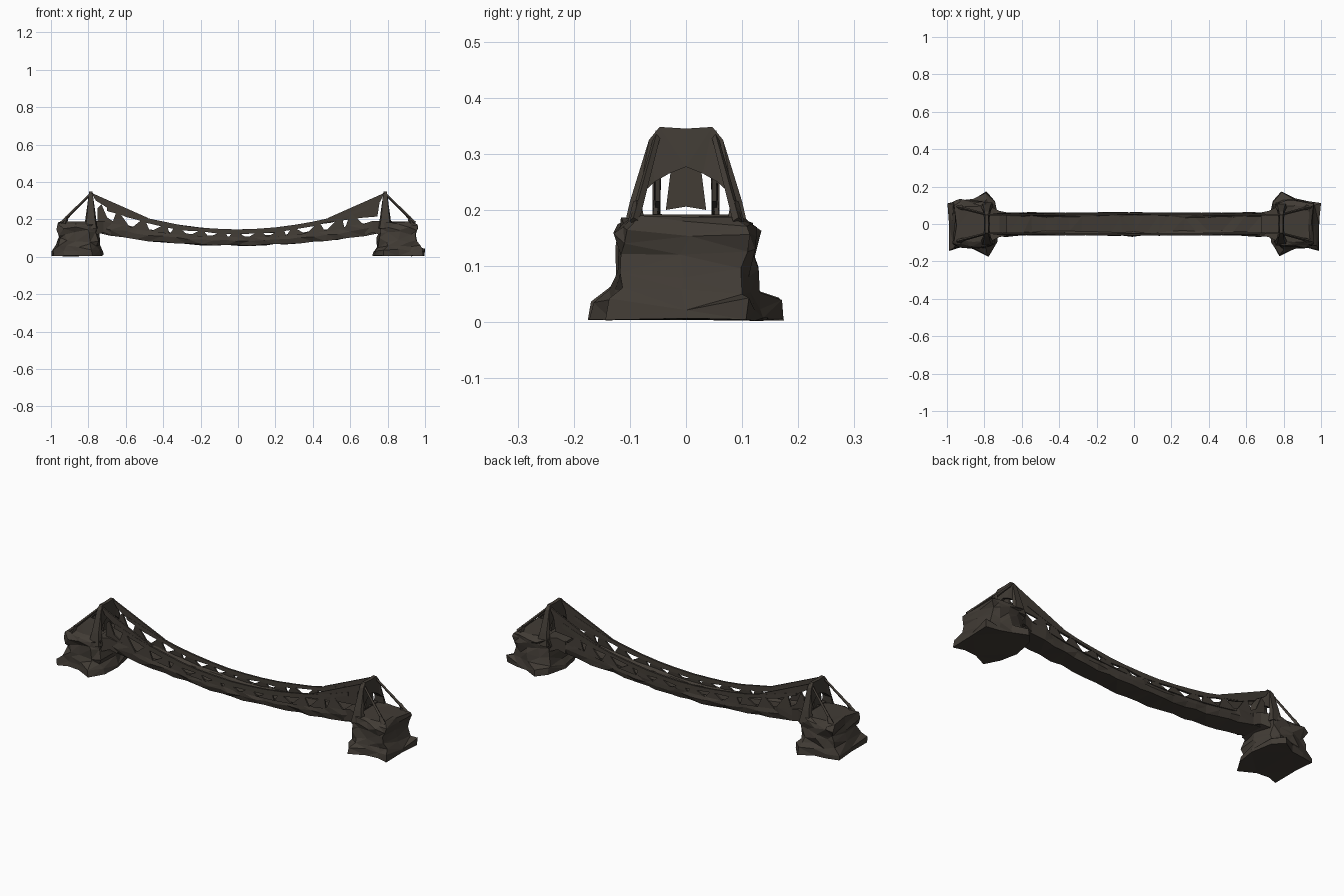
import bpy, bmesh, math, random
from mathutils import Vector

if "Cube" in bpy.data.objects:
    bpy.data.objects.remove(bpy.data.objects["Cube"])

random.seed(7)
mat = bpy.data.materials.new("dark brown stone")
mat.diffuse_color = (0.054, 0.045, 0.036, 1)
mat.use_nodes = True
mat.node_tree.nodes["Principled BSDF"].inputs["Base Color"].default_value = mat.diffuse_color


def finish(bm, name):
    bmesh.ops.recalc_face_normals(bm, faces=bm.faces)
    me = bpy.data.meshes.new(name)
    bm.to_mesh(me)
    bm.free()
    me.materials.append(mat)
    ob = bpy.data.objects.new(name, me)
    bpy.context.collection.objects.link(ob)
    return ob


def loft(name, rings, tri=False):
    """Skin closed rings of points and cap both ends."""
    bm = bmesh.new()
    rows = [[bm.verts.new(p) for p in r] for r in rings]
    n = len(rows[0])
    for a, b in zip(rows, rows[1:]):
        for i in range(n):
            j = (i + 1) % n
            bm.faces.new((a[i], a[j], b[j], b[i]))
    bm.faces.new(rows[0])
    bm.faces.new(rows[-1])
    if tri:
        bmesh.ops.triangulate(bm, faces=bm.faces[:])
    return finish(bm, name)


def plate(name, pts, e, t=.004):
    """Thin upright plate from (x, y, z) points on side e."""
    loft(name, [[(x, e * (y + d), z) for x, y, z in pts] for d in (-t, t)])


def jit(a):
    return random.uniform(-a, a)


def deck_top(x):
    return 0.11 + 0.078 * (x / 0.72) ** 2


def deck_bottom(x):
    return 0.06 + 0.06 * (x / 0.72) ** 2


def rope_z(x):
    return 0.135 + 0.26 * x * x


def rope_y(x):
    return 0.055 - 0.006 * abs(x)


def beam(name, a, b, r0, r1):
    """Four sided rope between two points."""
    a, b = Vector(a), Vector(b)
    q = (b - a).to_track_quat('Z', 'Y')
    ring = lambda c, r: [c + q @ Vector((r * math.cos(k * math.pi / 2), r * math.sin(k * math.pi / 2), 0))
                         for k in range(4)]
    loft(name, [ring(a, r0), ring(b, r1)])


# Rock piers: a flared, spiky foot blending into a squarer block
foot = [(.99, .0), (1.0, .11), (.93, .125), (.86, .135), (.79, .172), (.745, .12),
        (.72, .0), (.735, -.10), (.78, -.172), (.86, -.13), (.93, -.125), (.99, -.14)]
block = [(.96, .0), (.958, .108), (.92, .12), (.86, .122), (.80, .12), (.755, .10),
         (.745, .0), (.755, -.10), (.80, -.12), (.86, -.122), (.92, -.12), (.958, -.108)]
levels = [(.005, 0, 1), (.032, .08, 1), (.058, .7, 1), (.09, .95, .99), (.125, 1, 1), (.152, 1, 1.03),
          (.176, 1, .97), (.188, 1, .78)]
for s, side in ((-1, "left"), (1, "right")):
    rings = []
    for z, t, k in levels:
        ring = []
        for (fx, fy), (bx, by) in zip(foot, block):
            j = .011 if t > .5 and k > .9 else .004
            x = fx + (bx - fx) * t
            y = fy + (by - fy) * t
            x = .86 + (x - .86) * k + jit(j)
            ring.append((s * min(x, 1), y * k + jit(j), max(0, z + jit(.012 if k > .9 and t > 0 else .003))))
        rings.append(ring)
    loft(side + "_rock_pier", rings, tri=True)

    # Gate arch standing on the pier
    outer = [(.115, .15), (.1, .215), (.066, .325), (.047, .348), (0, .345)]
    inner = [(.088, .15), (.083, .225), (.056, .25), (.03, .265), (0, .277)]
    depth = [.03, .02, .012, .009, .01]
    half = list(zip(outer, inner, depth))
    path = [((-o[0], o[1]), (-i[0], i[1]), d) for o, i, d in half] + half[-2::-1]
    rings = []
    for o, i, d in path:
        xc = .787 * s
        di = d + .006
        rings.append([(xc - d, *o), (xc + d, *o), (xc + di, *i), (xc - di, *i)])
    loft(side + "_gate_arch", rings, tri=True)

    # Tapered panel hanging below the arch
    panel = ((-.036, .2), (0, .206), (.036, .2), (.026, .28), (-.026, .28))
    loft(side + "_hanging_panel", [[(s * x, y, z) for y, z in panel] for x in (.782, .79)])

    for e in (-1, 1):
        # Anchor rope from arch top to outer edge of the pier
        beam(side + "_anchor_rope", (s * .787, e * .05, .337), (s * .945, e * .092, .18), .006, .009)
        # Stump holding the anchor rope
        beam(side + "_anchor_stump", (s * .935, e * .09, .15), (s * .915, e * .087, .215), .022, .007)
        # Wide ribbon joining the hand rope to the arch
        if s > 0:
            prof = [(.785, .342), (.757, .29), (.745, .215), (.66, .208), (.48, .183), (.48, .207)]
        else:
            prof = [(.785, .342), (.76, .3), (.68, .25), (.6, .213), (.48, .183), (.48, .207)]
            plate("left_lower_fan", [(-.75, .056, .26), (-.73, .056, .28), (-.7, .056, .21), (-.63, .056, .165),
                                     (-.75, .056, .17)], e)
        plate(side + "_rope_fan", [(s * x, rope_y(x), z) for x, z in prof], e)

    # Bracket where the deck meets the pier
    loft(side + "_deck_seat", [
        [(s * x, y, z) for y, z in ((-w, lo), (w, lo), (w, hi), (-w, hi))]
        for x, w, lo, hi in ((.68, .062, .115, .178), (.72, .07, .13, .192), (.78, .1, .11, .192))])

# Sagging deck with rough raised edges
stations = [-.74 + 1.48 * i / 22 for i in range(23)]
rings = []
for x in stations:
    w = .06 + .005 * math.cos(x * 9)
    t, b = deck_top(x), deck_bottom(x)
    pts = [(-w + .008, b), (w - .008, b), (w, (t + b) / 2), (w - .004, t), (w - .02, t - .012),
           (-w + .02, t - .012), (-w + .004, t), (-w, (t + b) / 2)]
    xx = x + jit(.008)
    rings.append([(xx + jit(.01), y + jit(.005), z + jit(.004)) for y, z in pts])
loft("sagging_deck", rings, tri=True)

# Hand ropes and triangular webbing on both sides
for e, side in ((-1, "front"), (1, "back")):
    rings = []
    for i in range(15):
        x = -.7 + 1.4 * i / 14
        y, z = e * rope_y(x), rope_z(x)
        up, dn = .01 + jit(.002), .013 + jit(.007)
        rings.append([(x, y - .006, z - dn), (x, y + .006, z - dn), (x, y + .005, z + up), (x, y - .005, z + up)])
    loft(side + "_hand_rope", rings)
    for i in range(13):
        x = -.624 + .104 * i
        a, b, c = x - .052, x + .05, x + [-.02, .015, .03][i % 3]
        plate(side + "_web", [(a, .057, deck_top(a) - .008), (b, .057, deck_top(b) - .008),
                              (c + .005, rope_y(c), rope_z(c)), (c - .005, rope_y(c), rope_z(c))], e)
